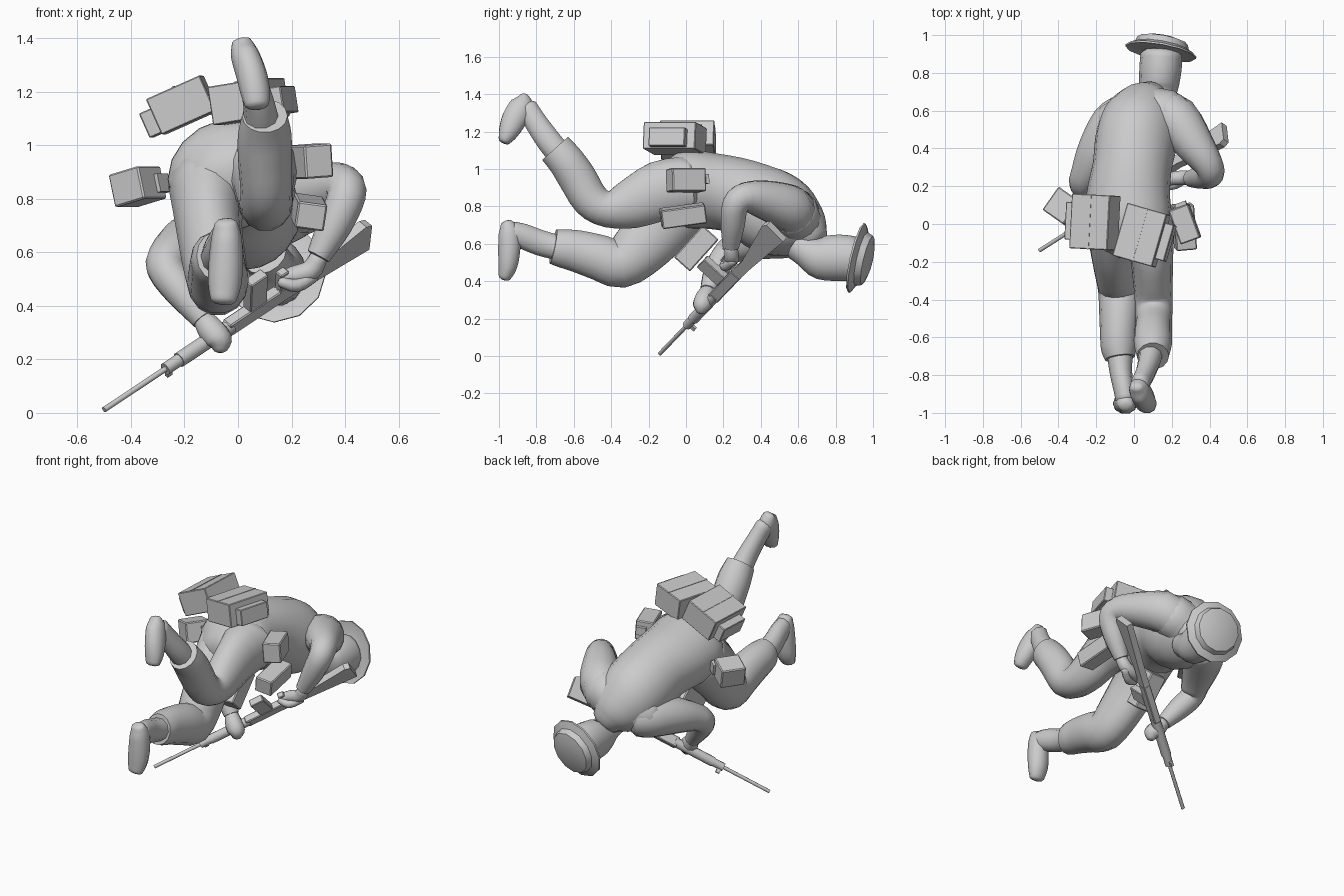
import bpy, bmesh, math
from mathutils import Vector, Matrix

if "Cube" in bpy.data.objects:
    bpy.data.objects.remove(bpy.data.objects["Cube"])

grey = bpy.data.materials.new("plain_grey")
grey.diffuse_color = (0.6, 0.6, 0.6, 1)
grey.use_nodes = True
grey.node_tree.nodes["Principled BSDF"].inputs["Base Color"].default_value = grey.diffuse_color


def finish(name, bm, angle=40):
    bmesh.ops.recalc_face_normals(bm, faces=bm.faces[:])
    me = bpy.data.meshes.new(name)
    bm.to_mesh(me)
    bm.free()
    me.materials.append(grey)
    ob = bpy.data.objects.new(name, me)
    bpy.context.collection.objects.link(ob)
    bpy.ops.object.select_all(action='DESELECT')
    ob.select_set(True)
    bpy.context.view_layer.objects.active = ob
    bpy.ops.object.shade_smooth_by_angle(angle=math.radians(angle))
    return ob


def loft(name, rings, ref=(1, 0, 0), sides=14, sub=3, caps=(0.5, 0.5), angle=50):
    """Tube through rings (x, y, z, side radius, other radius), rounded at the ends."""
    pts = [tuple(r) if len(r) == 5 else (*r, r[3]) for r in rings]
    pts = [Vector(p) for p in pts]
    ext = [pts[0]] + pts + [pts[-1]]
    path = []
    for i in range(1, len(ext) - 2):
        p0, p1, p2, p3 = ext[i - 1:i + 3]
        for k in range(sub):
            t = k / sub
            path.append(0.5 * (2 * p1 + (p2 - p0) * t + (2 * p0 - 5 * p1 + 4 * p2 - p3) * t * t
                               + (3 * p1 - p0 - 3 * p2 + p3) * t ** 3))
    path.append(pts[-1])
    # domed end rings
    for end, cap in ((0, caps[0]), (-1, caps[1])):
        if cap:
            e, n = path[end], path[1 if end == 0 else -2]
            out = (e.xyz - n.xyz).normalized() * e[3] * cap
            for f, s in ((0.6, 0.8), (1.0, 0.35)):
                c = e.xyz + out * f
                q = Vector((*c, e[3] * s, e[4] * s))
                path.insert(0, q) if end == 0 else path.append(q)
    bm = bmesh.new()
    loops = []
    for i, p in enumerate(path):
        t = (path[min(i + 1, len(path) - 1)].xyz - path[max(i - 1, 0)].xyz).normalized()
        s = Vector(ref)
        s = (s - t * s.dot(t)).normalized()
        u = t.cross(s)
        loops.append([bm.verts.new(p.xyz + s * p[3] * math.cos(a) + u * p[4] * math.sin(a))
                      for a in (2 * math.pi * k / sides for k in range(sides))])
    for a, b in zip(loops, loops[1:]):
        for k in range(sides):
            j = (k + 1) % sides
            bm.faces.new((a[k], a[j], b[j], b[k]))
    bm.faces.new(loops[0])
    bm.faces.new(loops[-1])
    return finish(name, bm, angle)


def box(name, loc, size, rot=(0, 0, 0), basis=None, bevel=0.0):
    bm = bmesh.new()
    bmesh.ops.create_cube(bm, size=1)
    bmesh.ops.scale(bm, vec=size, verts=bm.verts)
    if bevel:
        bmesh.ops.bevel(bm, geom=bm.edges[:], offset=bevel, segments=1, affect='EDGES')
    if basis is None:
        m = Matrix.Rotation(math.radians(rot[2]), 3, 'Z') @ Matrix.Rotation(math.radians(rot[1]), 3, 'Y') \
            @ Matrix.Rotation(math.radians(rot[0]), 3, 'X')
    else:
        m = basis
    bm.transform(Matrix.Translation(loc) @ m.to_4x4())
    return finish(name, bm, 20)


# torso, rolled slightly to one side, with a yoke joining the shoulders
loft("torso", [(-.03, -.08, .88, .19, .15), (-.03, 0, .89, .235, .205), (-.03, .15, .88, .225, .2),
               (-.01, .3, .85, .21, .205), (.01, .43, .785, .215, .23), (.035, .54, .725, .205, .215),
               (.07, .63, .67, .16, .155), (.095, .675, .63, .1, .1)], ref=(1, 0, .4), sides=18)
loft("shoulder_yoke", [(-.12, .52, .66, .12), (.04, .585, .71, .14), (.2, .575, .775, .13)], ref=(0, 1, 0))

# head and neck
loft("head", [(.1, .6, .59, .085), (.12, .65, .555, .087), (.13, .72, .525, .103, .118),
              (.14, .82, .525, .112, .127), (.145, .9, .52, .11, .122)], caps=(0, .3))

# brimmed hat, revolved around the head axis
bm = bmesh.new()
axis = Vector((.17, .95, -.22)).normalized()
turn = axis.to_track_quat('Z', 'Y').to_matrix().to_4x4()
prev, N = None, 12
for r, h in ((.09, -.02), (.13, -.012), (.19, -.022), (.19, -.012), (.148, .008), (.135, .042), (.085, .056), (.02, .06)):
    ring = [bm.verts.new((r * math.cos(2 * math.pi * k / N), r * math.sin(2 * math.pi * k / N), h)) for k in range(N)]
    if prev:
        for k in range(N):
            bm.faces.new((prev[k], prev[(k + 1) % N], ring[(k + 1) % N], ring[k]))
    else:
        bm.faces.new(ring)
    prev = ring
bm.faces.new(prev)
bm.transform(Matrix.Translation((.145, .93, .52)) @ turn)
finish("hat", bm, 35)

# sleeves
loft("right_sleeve", [(.15, .58, .75, .125), (.225, .55, .79, .128), (.32, .42, .835, .105), (.39, .32, .85, .08),
                      (.405, .265, .81, .072), (.36, .25, .7, .065), (.3, .24, .585, .045)], caps=(.4, .1))
loft("left_sleeve", [(-.05, .57, .65, .12), (-.11, .52, .645, .125), (-.19, .39, .625, .11), (-.25, .27, .585, .085),
                     (-.27, .21, .54, .072), (-.21, .16, .455, .066), (-.13, .12, .35, .045)], caps=(.4, .1))

# hands with fingers wrapped on the weapon
loft("right_hand", [(.3, .24, .58, .035), (.27, .245, .53, .04), (.2, .24, .51, .036), (.165, .215, .5, .025)],
     ref=(0, 0, 1), sides=10)
loft("right_fingers", [(.28, .25, .51, .025), (.22, .21, .475, .025), (.16, .2, .49, .02)], ref=(0, 0, 1), sides=8)
loft("left_hand", [(-.13, .12, .35, .04), (-.1, .1, .31, .052), (-.07, .085, .27, .05), (-.065, .08, .24, .03)],
     sides=10)

# trouser legs
loft("right_trouser", [(.06, .0, .9, .17, .17), (.09, -.14, .88, .12, .165), (.1, -.3, .81, .105, .135),
                       (.105, -.42, .785, .1, .1), (.105, -.51, .835, .096, .102), (.1, -.58, .95, .1, .105),
                       (.1, -.64, 1.04, .1, .1), (.1, -.7, 1.11, .085, .095)], caps=(.4, 0))
loft("left_trouser", [(-.11, .02, .84, .15, .18), (-.11, -.12, .71, .125, .175), (-.09, -.25, .57, .12, .155),
                      (-.075, -.35, .49, .115, .13), (-.075, -.46, .525, .11, .125), (-.08, -.58, .56, .1, .115),
                      (-.08, -.66, .575, .095, .105), (-.075, -.71, .585, .08, .095)], caps=(.4, 0))

# boots: shaft, then foot
loft("right_boot", [(.09, -.66, 1.06, .07), (.08, -.73, 1.145, .06, .07), (.055, -.8, 1.245, .052, .064), (.03, -.85, 1.325, .05, .06)],
     sides=10)
loft("right_foot", [(.012, -.865, 1.39, .035, .025), (.025, -.875, 1.34, .053, .068), (.05, -.918, 1.265, .058, .07),
                    (.065, -.95, 1.195, .055, .055), (.07, -.972, 1.15, .045, .034)], sides=10, caps=(.3, .3))
loft("left_boot", [(-.075, -.67, .575, .07), (-.07, -.78, .605, .06, .072), (-.055, -.87, .64, .055, .07), (-.045, -.93, .66, .052, .062)],
     sides=10)
loft("left_foot", [(-.045, -.96, .71, .042, .035), (-.043, -.945, .66, .056, .06), (-.045, -.945, .57, .064, .062),
                   (-.05, -.953, .48, .062, .053), (-.055, -.97, .42, .048, .034)], sides=10, caps=(.3, .3))

# belt packs with straps and side pockets
for side, loc, rot in (("left", (-.207, .01, 1.15), (0, -24, -3)), ("right", (.04, -.06, 1.163), (0, -9, -16))):
    m = Matrix.Rotation(math.radians(rot[2]), 3, 'Z') @ Matrix.Rotation(math.radians(rot[1]), 3, 'Y')
    loc, sg = Vector(loc), -1 if side == "left" else 1
    box(side + "_pack", loc, (.22, .29, .145), basis=m, bevel=.004)
    box(side + "_pack_strap", loc + m @ Vector((0, 0, .073)), (.008, .292, .004), basis=m)
    box(side + "_pack_pocket", loc + m @ Vector((sg * .128, 0, -.015)), (.06, .2, .1), basis=m, bevel=.004)

# belt pouches with small closures
for name, loc, size, rot in (
        ("left_pouch", (-.375, .09, .845), (.14, .15, .125), (0, -14, -35)),
        ("right_upper_pouch", (.27, 0, .94), (.11, .19, .125), (0, -4, 20)),
        ("right_lower_pouch", (.265, -.015, .75), (.11, .24, .1), (8, 8, 5)),
        ("belly_pouch", (-.05, .055, .575), (.11, .23, .115), (48, 0, 0))):
    box(name, loc, size, rot, bevel=.006)
box("left_pouch_flap", (-.295, .1, .855), (.05, .07, .07), (0, -14, -35))
box("upper_pouch_flap", (.25, .1, .945), (.06, .03, .05), (0, -4, 20))

# weapon frame: d runs muzzle to butt, m points towards the magazine
O = Vector((-.5, -.14, .012))
d = Vector((.98, .625, .65)).normalized()
m = Vector((.03, -.73, .67))
m = (m - d * m.dot(d)).normalized()
w = d.cross(m)
B = Matrix((d, m, w)).transposed()


def along(s, u=0):
    return O + d * s + m * u


def rod(name, s0, s1, r, sides=10):
    bm = bmesh.new()
    bmesh.ops.create_cone(bm, cap_ends=True, segments=sides, radius1=r, radius2=r, depth=s1 - s0)
    q = d.to_track_quat('Z', 'Y').to_matrix().to_4x4()
    bm.transform(Matrix.Translation(along((s0 + s1) / 2)) @ q)
    finish(name, bm, 40)


rod("barrel", 0, .4, .011)
rod("gas_block", .31, .39, .025)
rod("handguard", .38, .64, .03)
box("front_sight", along(.33, -.03), (.025, .035, .015), basis=B)
box("receiver", along(.75), (.26, .065, .045), basis=B, bevel=.005)
box("magazine", along(.765, .105), (.085, .15, .045), basis=B, bevel=.004)
box("grip", along(.9, .07), (.04, .09, .035), basis=B, bevel=.004)

# stock widening towards the butt
bm = bmesh.new()
outline = ((.86, .03), (1.0, .027), (1.31, .08), (1.34, .065), (1.33, -.06), (1.0, -.035), (.86, -.03))
lo, hi = ([bm.verts.new(along(s, u) + w * t) for s, u in outline] for t in (-.02, .02))
bm.faces.new(lo)
bm.faces.new(hi)
for i in range(len(outline)):
    j = (i + 1) % len(outline)
    bm.faces.new((lo[i], lo[j], hi[j], hi[i]))
finish("stock", bm, 20)
